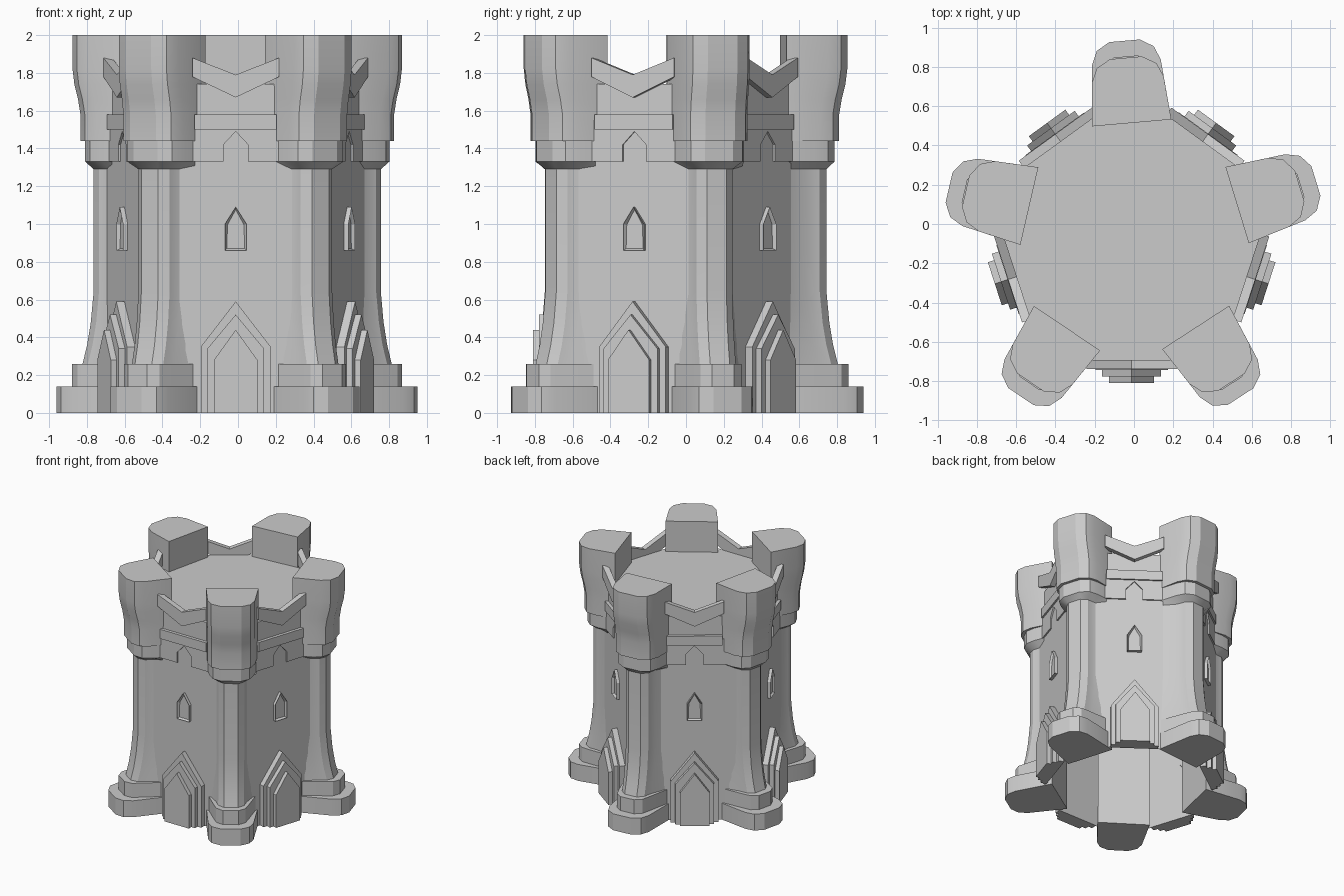
import bpy, bmesh
from math import radians, cos
from mathutils import Matrix

cube = bpy.data.objects.get("Cube")
if cube:
    bpy.data.objects.remove(cube, do_unlink=True)

stone = bpy.data.materials.new("grey stone")
stone.use_nodes = True
stone.diffuse_color = (0.6, 0.6, 0.6, 1)
stone.node_tree.nodes["Principled BSDF"].inputs["Base Color"].default_value = (0.6, 0.6, 0.6, 1)

CENTRE = Matrix.Translation((-0.012, -0.078, 0))
WALL = 0.62     # distance from the tower axis to each wall
INNER = 0.56    # distance from the tower axis to each pier's inner face
BACK = 0.203    # half width of each pier's inner face


def turn(angle):
    return Matrix.Rotation(radians(angle), 4, "Z")


def add_object(name, bm, matrix, smooth=False):
    bmesh.ops.recalc_face_normals(bm, faces=bm.faces)
    mesh = bpy.data.meshes.new(name)
    bm.to_mesh(mesh)
    bm.free()
    mesh.materials.append(stone)
    obj = bpy.data.objects.new(name, mesh)
    bpy.context.collection.objects.link(obj)
    obj.matrix_world = matrix
    if smooth:
        bpy.ops.object.select_all(action="DESELECT")
        obj.select_set(True)
        bpy.context.view_layer.objects.active = obj
        bpy.ops.object.shade_smooth_by_angle(angle=radians(25))


def loft(rings, cap_bottom=True):
    """Skin a stack of closed rings and cap the ends."""
    bm = bmesh.new()
    loops = [[bm.verts.new(p) for p in ring] for ring in rings]
    n = len(loops[0])
    for low, high in zip(loops, loops[1:]):
        for i in range(n):
            j = (i + 1) % n
            bm.faces.new((low[i], low[j], high[j], high[i]))
    top = bm.faces.new(loops[-1])
    if cap_bottom:
        bm.faces.new(loops[0][::-1])
    return bm, top


def slab(name, outline, reach, angle, inset=0):
    """Push a (sideways, height) outline out of a wall, up to a distance."""
    rings = [[(u, v, z) for v, z in outline] for u in (WALL - 0.005, reach)]
    bm, front = loft(rings)
    bmesh.ops.recalc_face_normals(bm, faces=bm.faces)
    if inset:
        bmesh.ops.inset_region(bm, faces=[front], thickness=inset, depth=-0.018)
    add_object(name, bm, CENTRE @ turn(angle))


def pointed(w, bottom, spring, apex):
    return [(-w, bottom), (w, bottom), (w, spring), (0, apex), (-w, spring)]


def pier_ring(z, tip, w):
    half = [(INNER, BACK), (tip - 0.11, w * 0.94),
            (tip - 0.04, w * 0.78), (tip, w * 0.42)]
    ring = half + [(u, -v) for u, v in reversed(half)]
    return [(u - INNER, v, z) for u, v in ring]


# Pentagonal tower body with flat roof, open underneath
radius = WALL / cos(radians(36))
corners = [turn(18 + 72 * k) @ Matrix.Translation((radius, 0, 0)) for k in range(5)]
body, roof = loft([[(m.translation.x, m.translation.y, z) for m in corners]
                   for z in (0, 1.74)], cap_bottom=False)
add_object("tower_body", body, CENTRE)

# Corner piers: stepped foot, flared shaft, collar and swelling head
SECTIONS = [
    (0, 0.98, 0.187), (0.14, 0.98, 0.187),
    (0.14, 0.9, 0.145), (0.26, 0.9, 0.145),
    (0.26, 0.845, 0.128), (0.36, 0.82, 0.128), (0.48, 0.8, 0.128),
    (0.64, 0.785, 0.128), (1.29, 0.785, 0.128),
    (1.33, 0.825, 0.183), (1.44, 0.825, 0.183),
    (1.44, 0.85, 0.195), (1.58, 0.85, 0.195), (1.66, 0.863, 0.195),
    (1.74, 0.883, 0.195), (1.82, 0.893, 0.195), (2, 0.893, 0.195),
]
# Each pier is set a little askew: (outward shift, turn)
SETTING = [(0.005, -1), (0.033, 5), (-0.012, 5), (0, 2), (-0.005, -3)]
for k, (shift, skew) in enumerate(SETTING):
    bm, top = loft([pier_ring(*s) for s in SECTIONS])
    place = CENTRE @ turn(18 + 72 * k) @ Matrix.Translation((INNER + shift, 0, 0)) @ turn(skew)
    add_object(f"corner_pier_{k + 1}", bm, place, smooth=True)

# Details repeated on every wall
for k in range(5):
    angle = -90 + 72 * k
    n = k + 1
    # Stepped doorway
    for part, w, spring, apex, reach in (
            ("door_outer_arch", 0.185, 0.35, 0.59, 0.665),
            ("door_middle_arch", 0.15, 0.34, 0.52, 0.7),
            ("door_panel", 0.115, 0.28, 0.44, 0.733)):
        slab(f"{part}_{n}", pointed(w, 0, spring, apex), reach, angle)
    # Pointed window with sunken pane
    slab(f"window_{n}", pointed(0.057, 0.86, 1.0, 1.09), WALL + 0.026, angle, inset=0.014)
    # Upper facing with a pointed notch
    notch = [(-0.065, 1.33), (-0.065, 1.42), (0, 1.49), (0.065, 1.42), (0.065, 1.33)]
    slab(f"upper_facing_{n}", [(-0.3, 1.33)] + notch + [(0.3, 1.33), (0.3, 1.55), (-0.3, 1.55)],
         WALL + 0.012, angle)
    # Straight band
    slab(f"band_{n}", [(-0.217, 1.5), (0.217, 1.5), (0.217, 1.58), (-0.217, 1.58)],
         WALL + 0.026, angle)
    # V-shaped crest
    slab(f"crest_{n}", [(-0.23, 1.78), (-0.2, 1.765), (0, 1.67), (0.2, 1.765), (0.23, 1.78),
                        (0.23, 1.88), (0, 1.79), (-0.23, 1.88)], WALL + 0.042, angle)
